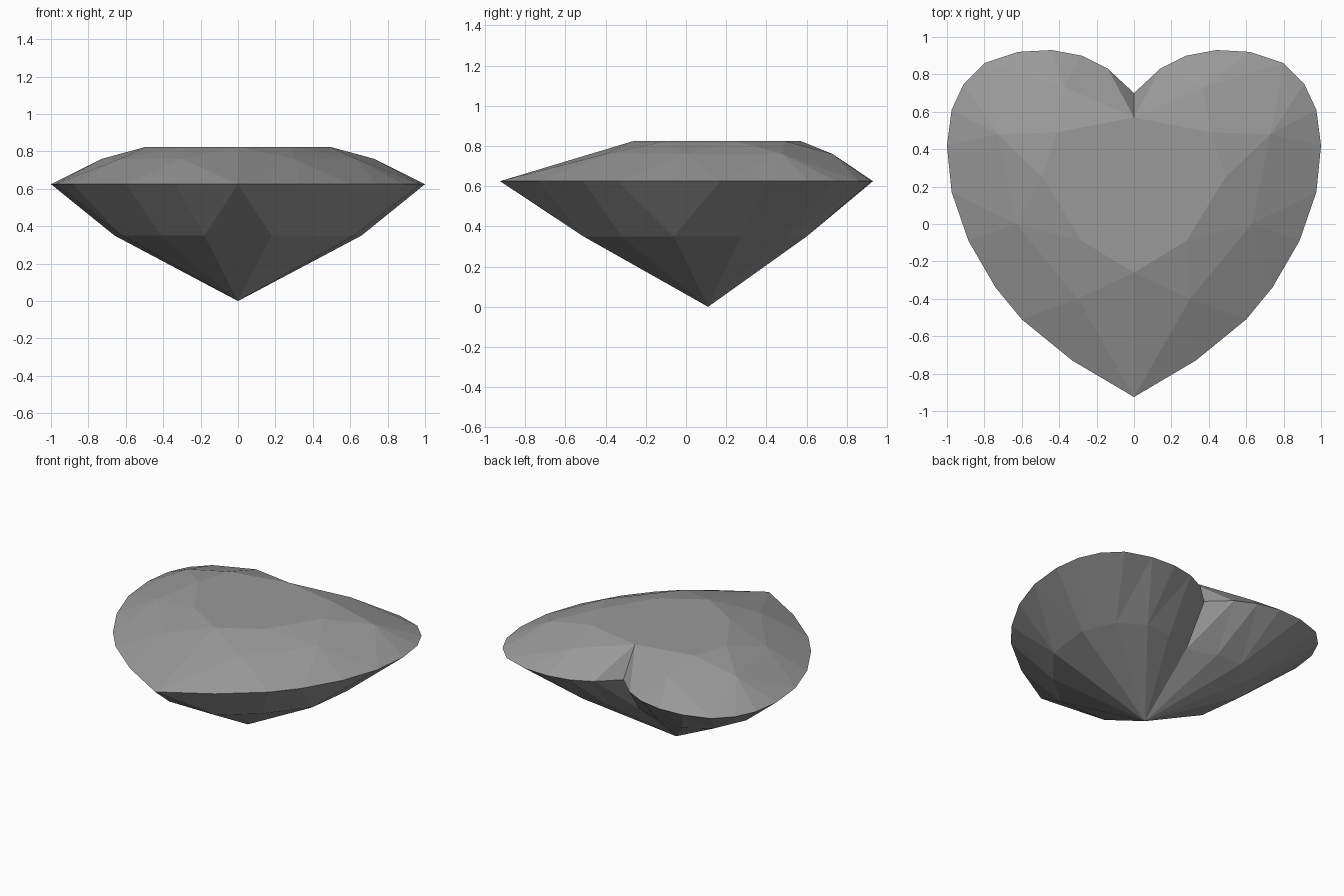
import bpy
import bmesh

cube = bpy.data.objects.get("Cube")
if cube:
    bpy.data.objects.remove(cube)

GIRDLE_Z, TABLE_Z, CROWN_Z, PAVILION_Z = 0.625, 0.825, 0.76, 0.35

# Half outlines running from the notch at the back to the tip at the front
girdle_xy = [(0, .70), (.14, .83), (.28, .90), (.44, .93), (.62, .92),
             (.80, .86), (.91, .75), (.975, .61), (1, .42), (.975, .17),
             (.885, -.09), (.74, -.34), (.60, -.51), (.33, -.73), (0, -.925)]
table_xy = [(0, .57), (.41, .49), (.49, .25), (.28, -.09), (0, -.26)]
crown_xy = [(.37, .73), (.73, .48), (.63, 0), (.30, -.40)]
pavilion_xy = [(0, .52), (.20, .59), (.39, .60), (.56, .49), (.66, .27),
               (.62, -.06), (.41, -.32), (.18, -.51), (0, -.51)]

bm = bmesh.new()


def ring(points, z):
    return [bm.verts.new((x, y, z)) for x, y in points]


def facets(outer, inner, switches):
    """Fan each inner corner over the outer edge up to its switch index."""
    start = 0
    for i, corner in enumerate(inner):
        end = switches[i] if i < len(switches) else len(outer) - 1
        for j in range(start, end):
            bm.faces.new((corner, outer[j], outer[j + 1]))
        if i + 1 < len(inner):
            bm.faces.new((corner, outer[end], inner[i + 1]))
        start = end


girdle = ring(girdle_xy, GIRDLE_Z)
table = ring(table_xy, TABLE_Z)
crown = ring(crown_xy, CROWN_Z)
pavilion = ring(pavilion_xy, PAVILION_Z)
culet = bm.verts.new((0, .11, 0))

# Flat table and the star facets below it
bm.faces.new(table)
for i, mid in enumerate(crown):
    bm.faces.new((table[i], mid, table[i + 1]))
    if i + 1 < len(crown):
        bm.faces.new((mid, crown[i + 1], table[i + 1]))

# Upper crown facets, then upper and lower pavilion facets
facets(girdle, [table[0]] + crown + [table[-1]], [1, 5, 9, 12, 14])
facets(girdle, pavilion, [1, 2, 4, 6, 9, 11, 13, 14])
for a, b in zip(pavilion, pavilion[1:]):
    bm.faces.new((culet, a, b))

# Mirror the half to complete the heart
bmesh.ops.mirror(bm, geom=bm.verts[:] + bm.edges[:] + bm.faces[:],
                 axis='X', merge_dist=0.0005)
bmesh.ops.remove_doubles(bm, verts=bm.verts[:], dist=0.0005)
bmesh.ops.recalc_face_normals(bm, faces=bm.faces[:])

mesh = bpy.data.meshes.new("heart_gem")
bm.to_mesh(mesh)
bm.free()
gem = bpy.data.objects.new("heart_gem", mesh)
bpy.context.collection.objects.link(gem)

# Plain grey stone
grey = bpy.data.materials.new("stone_grey")
grey.use_nodes = True
colour = (.32, .32, .32, 1)
grey.diffuse_color = colour
grey.node_tree.nodes["Principled BSDF"].inputs["Base Color"].default_value = colour
mesh.materials.append(grey)
